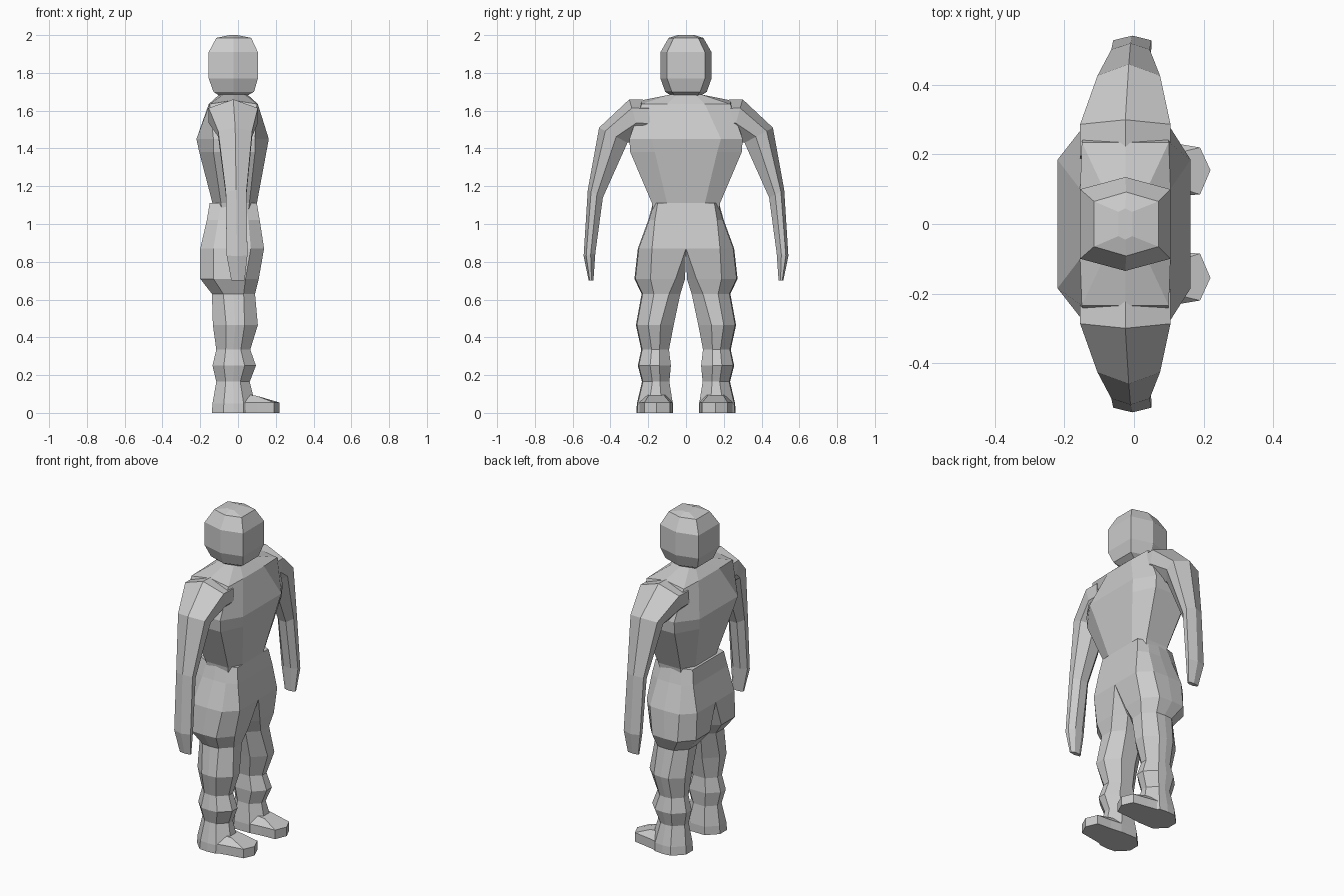
import bpy, bmesh
from mathutils import Vector


def loft(name, rings, mirror=False):
    """Skin a list of equal-length point rings, cap both ends, optionally mirror over y."""
    bm = bmesh.new()
    rows = [[bm.verts.new(p) for p in ring] for ring in rings]
    n = len(rows[0])
    for a, b in zip(rows, rows[1:]):
        for i in range(n):
            j = (i + 1) % n
            bm.faces.new((a[i], a[j], b[j], b[i]))
    bm.faces.new(rows[0][::-1])
    bm.faces.new(rows[-1])
    if mirror:
        # remove walls lying on the centre plane and mirror the half
        walls = [f for f in bm.faces if all(abs(v.co.y) < 1e-4 for v in f.verts)]
        bmesh.ops.delete(bm, geom=walls, context='FACES')
        dup = bmesh.ops.duplicate(bm, geom=bm.verts[:] + bm.edges[:] + bm.faces[:])
        for v in dup['geom']:
            if isinstance(v, bmesh.types.BMVert):
                v.co.y *= -1
    bmesh.ops.remove_doubles(bm, verts=bm.verts, dist=1e-4)
    bmesh.ops.recalc_face_normals(bm, faces=bm.faces)
    me = bpy.data.meshes.new(name)
    bm.to_mesh(me)
    bm.free()
    ob = bpy.data.objects.new(name, me)
    bpy.context.collection.objects.link(ob)
    return ob


def hexagon(z, x0, x1, a, b):
    xm = (x0 + x1) / 2
    return [(x1, -a, z), (x1, a, z), (xm, b, z), (x0, a, z), (x0, -a, z), (xm, -b, z)]


# head: six-sided stack with a small ridge on top
loft("head", [hexagon(*r) for r in (
    (1.68, -0.10, 0.05, 0.06, 0.08),
    (1.70, -0.13, 0.085, 0.075, 0.11),
    (1.77, -0.155, 0.105, 0.10, 0.135),
    (1.91, -0.155, 0.105, 0.10, 0.135),
    (1.985, -0.115, 0.07, 0.065, 0.092),
    (2.00, -0.045, -0.005, 0.035, 0.045))])


# torso: flat front and back, chamfered sides
def chest(z, x0, x1, a, b, s0, s1, zb=None):
    zb = z if zb is None else zb
    xm = (s0 + s1) / 2
    half = [(x1, a, z), (s1, b, z), (xm, b, zb), (s0, b, z), (x0, a, z)]
    return half + [(x, -y, h) for x, y, h in reversed(half)]


loft("torso", [chest(*r) for r in (
    (1.03, -0.13, 0.09, 0.10, 0.17, -0.08, 0.05),
    (1.11, -0.135, 0.10, 0.10, 0.18, -0.09, 0.06),
    (1.38, -0.205, 0.15, 0.165, 0.295, -0.13, 0.09),
    (1.45, -0.22, 0.163, 0.185, 0.30, -0.13, 0.09),
    (1.635, -0.155, 0.105, 0.10, 0.235, -0.15, 0.10, 1.655),
    (1.685, -0.10, 0.05, 0.05, 0.085, -0.08, 0.03))])


# arms: section from outer ridge point to inner edge, x0..x1 wide
def arm_ring(yo, zo, yi, zi, x0, x1):
    ring = []
    for u, v in ((0, 0.5), (0.22, 1), (0.6, 1), (1, 0.72), (1, 0.28), (0.6, 0), (0.22, 0)):
        ring.append((x0 + (x1 - x0) * v, yo + (yi - yo) * u, zo + (zi - zo) * u))
    return ring


loft("arms", [arm_ring(*r) for r in (
    (0.20, 1.657, 0.18, 1.45, -0.155, 0.105),
    (0.30, 1.66, 0.24, 1.45, -0.155, 0.105),
    (0.46, 1.51, 0.31, 1.43, -0.105, 0.075),
    (0.52, 1.18, 0.44, 1.14, -0.065, 0.045),
    (0.542, 0.83, 0.48, 0.845, -0.06, 0.05),
    (0.515, 0.70, 0.49, 0.70, -0.035, 0.035))], True)


# hips and legs: chamfered rectangles, inner corners square where they meet
def leg_ring(z, x0, x1, yi, yo, ci, co, cx):
    ym = (yi + yo) / 2
    return [(x1 - cx * (ci > 0), yi, z), (x1, yi + ci, z), (x1, yo - co, z),
            (x1 - cx, yo, z), ((x0 + x1) / 2, yo + 0.005, z), (x0 + cx, yo, z),
            (x0, yo - co, z), (x0, yi + ci, z), (x0 + cx * (ci > 0), yi, z)]


loft("hips_and_legs", [leg_ring(*r) for r in (
    (1.11, -0.15, 0.10, 0, 0.17, 0, 0.02, 0.06),
    (1.02, -0.165, 0.115, 0, 0.195, 0, 0.03, 0.06),
    (0.87, -0.20, 0.138, 0, 0.25, 0, 0.07, 0.07),
    (0.71, -0.20, 0.11, 0.005, 0.268, 0.05, 0.08, 0.07),
    (0.63, -0.138, 0.09, 0.03, 0.23, 0.06, 0.06, 0.06),
    (0.465, -0.133, 0.105, 0.065, 0.26, 0.07, 0.06, 0.07),
    (0.335, -0.115, 0.065, 0.09, 0.232, 0.05, 0.05, 0.05),
    (0.25, -0.135, 0.095, 0.08, 0.25, 0.06, 0.06, 0.06),
    (0.165, -0.115, 0.062, 0.088, 0.228, 0.05, 0.05, 0.05),
    (0.05, -0.135, 0.09, 0.07, 0.255, 0.06, 0.06, 0.06),
    (0.00, -0.138, 0.09, 0.07, 0.258, 0.06, 0.06, 0.06))], True)

# toes: sole outline with a sloping top
sole = ((0.02, 0.07), (0.10, 0.08), (0.19, 0.085), (0.22, 0.155),
        (0.19, 0.22), (0.10, 0.235), (0.02, 0.25))


def toe_top(x, y):
    return 0.055 if x > 0.15 else (0.09 if x > 0.05 else 0.10)


mid = [(x + 0.0, y, 0.055) for x, y in sole]
top = [(x, y + (0.155 - y) * (0.45 if x < 0.15 else 0.0), toe_top(x, y)) for x, y in sole]
loft("toes", [[(x, y, 0) for x, y in sole], mid, top], True)
